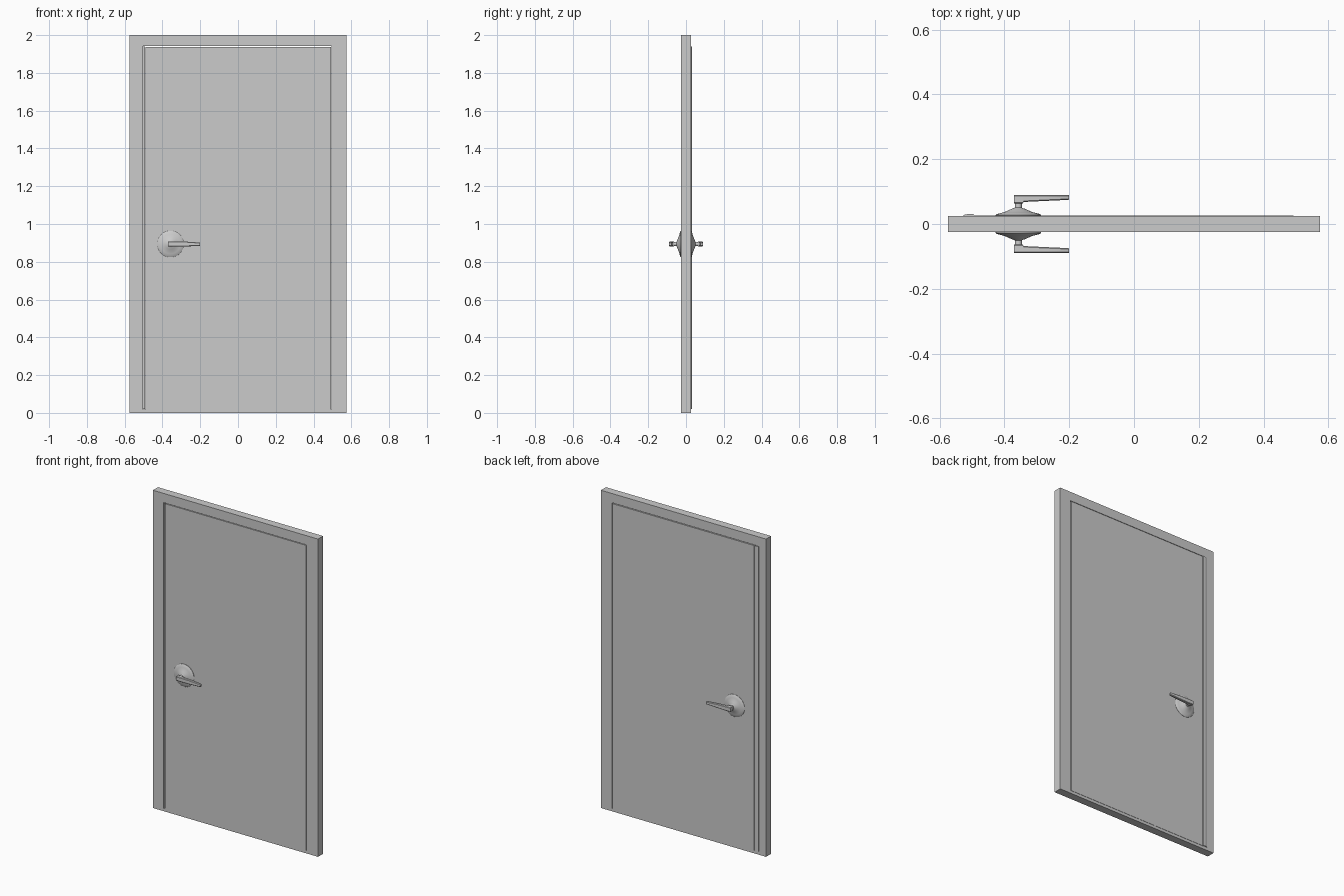
import bpy, bmesh, math

if "Cube" in bpy.data.objects:
    bpy.data.objects.remove(bpy.data.objects["Cube"])

HX, HZ = -0.357, 0.894      # handle axis
FACE = 0.0252               # half thickness of the door


def finish(name, bm, smooth=False):
    bmesh.ops.recalc_face_normals(bm, faces=bm.faces)
    me = bpy.data.meshes.new(name)
    bm.to_mesh(me)
    bm.free()
    ob = bpy.data.objects.new(name, me)
    bpy.context.collection.objects.link(ob)
    if smooth:
        bpy.ops.object.select_all(action='DESELECT')
        ob.select_set(True)
        bpy.context.view_layer.objects.active = ob
        bpy.ops.object.shade_smooth_by_angle(angle=math.radians(35))
    return ob


def loft(bm, rings):
    """Skin a list of equal-length point loops and cap both ends."""
    loops = [[bm.verts.new(p) for p in r] for r in rings]
    n = len(loops[0])
    for a, b in zip(loops, loops[1:]):
        for i in range(n):
            j = (i + 1) % n
            bm.faces.new((a[i], a[j], b[j], b[i]))
    bm.faces.new(loops[0])
    bm.faces.new(loops[-1])


def prism_y(name, outline, y0, y1):
    """Extrude an x,z outline along y."""
    bm = bmesh.new()
    loft(bm, [[(x, y, z) for x, z in outline] for y in (y0, y1)])
    return finish(name, bm)


def box_outline(x0, x1, z0, z1):
    return [(x0, z0), (x1, z0), (x1, z1), (x0, z1)]


# Frame: outer ring around the leaf, including a low sill
outer = box_outline(-0.575, 0.575, 0, 2)
inner = box_outline(-0.502, 0.496, 0.018, 1.942)
bm = bmesh.new()
rings = [[bm.verts.new((x, y, z)) for x, z in o]
         for o, y in ((outer, -FACE), (outer, FACE), (inner, FACE), (inner, -FACE))]
for a, b in zip(rings, rings[1:] + rings[:1]):
    for i in range(4):
        j = (i + 1) % 4
        bm.faces.new((a[i], a[j], b[j], b[i]))
finish("door_frame", bm)

# Leaf, standing slightly proud at the back
prism_y("door_leaf", box_outline(-0.491, 0.492, 0.018, 1.938), -FACE, 0.027)

# Latch-side cover strip on the back
bm = bmesh.new()
strip = [(-0.526, 0.024), (-0.526, 0.028), (-0.512, 0.031),
         (-0.497, 0.031), (-0.493, 0.028), (-0.493, 0.024)]
loft(bm, [[(x, y, z) for x, y in strip] for z in (0.02, 1.94)])
finish("latch_strip", bm)

# Rose profile (radius, distance from the middle) with a concave flare and neck
ROSE = [(0.070, 0.022), (0.070, 0.028), (0.066, 0.031), (0.052, 0.0345),
        (0.040, 0.038), (0.028, 0.0435), (0.020, 0.047), (0.013, 0.049),
        (0.011, 0.051), (0.011, 0.066)]
# Lever stations: x, near y, bottom z, top z
LEVER = [(-0.371, 0.063, -0.013, 0.013), (-0.343, 0.063, -0.014, 0.014),
         (-0.341, 0.068, -0.014, 0.014), (-0.28, 0.071, -0.013, 0.013),
         (-0.203, 0.0745, -0.010, 0.008), (-0.200, 0.076, -0.008, 0.006)]

for side, label in ((-1, "front"), (1, "back")):
    bm = bmesh.new()
    seg = [2 * math.pi * i / 48 for i in range(48)]
    loft(bm, [[(HX + r * math.cos(a), side * d, HZ + r * math.sin(a)) for a in seg]
              for r, d in ROSE])
    finish(label + "_rose", bm, True)

    # Lever with chamfered rectangular sections
    bm = bmesh.new()
    far, c = 0.0890, 0.003
    sections = []
    for x, near, lo, hi in LEVER:
        pts = [(near, lo + c), (near + c, lo), (far - c, lo), (far, lo + c),
               (far, hi - c), (far - c, hi), (near + c, hi), (near, hi - c)]
        sections.append([(x, side * y, HZ + z) for y, z in pts])
    loft(bm, sections)
    finish(label + "_lever", bm, True)
